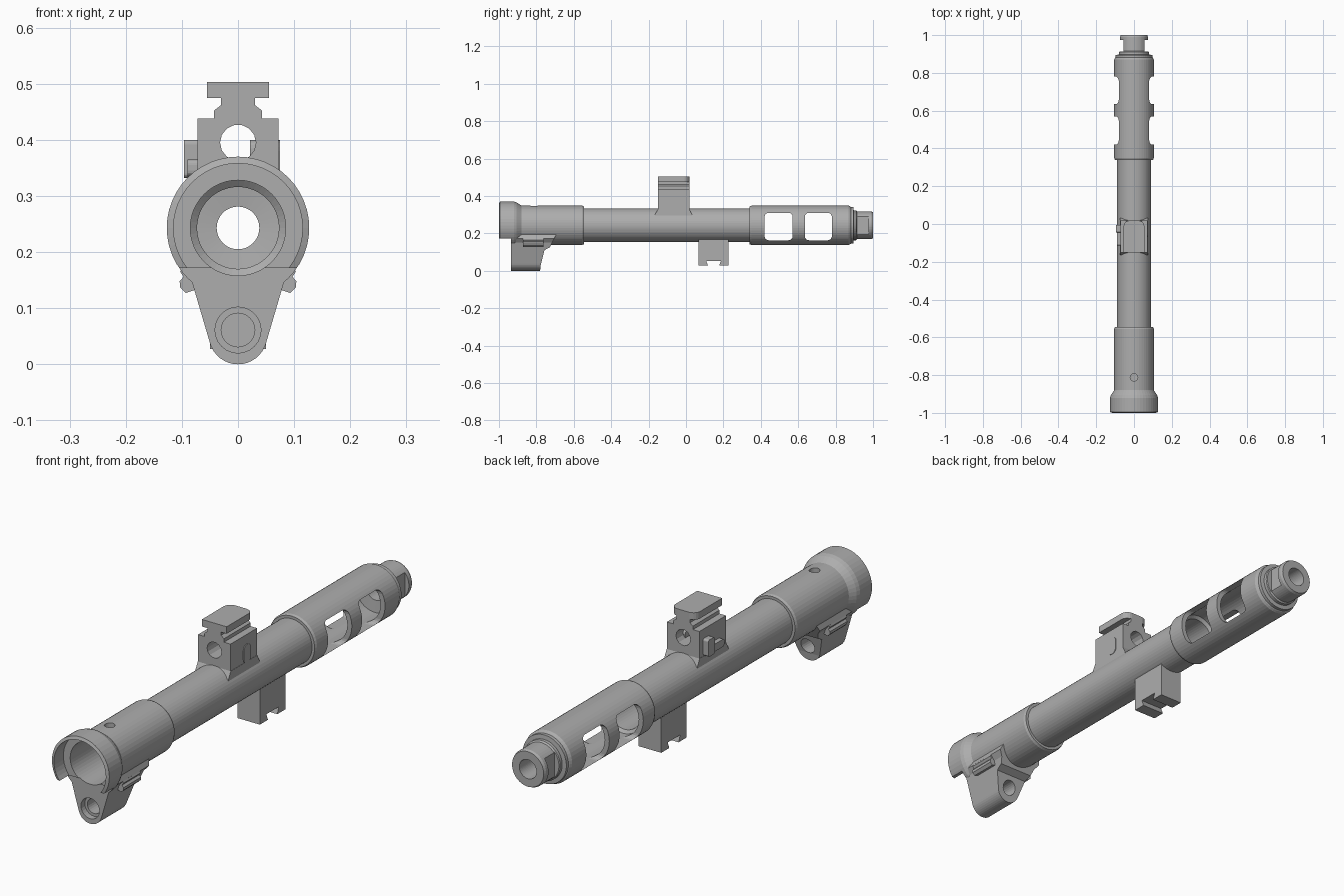
import bpy, bmesh, math

if "Cube" in bpy.data.objects:
    bpy.data.objects.remove(bpy.data.objects["Cube"])

AXIS_Z = 0.243   # height of the bore line
SIDES = 48

metal = bpy.data.materials.new("grey metal")
metal.use_nodes = True
GREY = (0.42, 0.42, 0.42, 1)
metal.diffuse_color = GREY
metal.node_tree.nodes["Principled BSDF"].inputs["Base Color"].default_value = GREY


def finish(name, bm):
    bmesh.ops.recalc_face_normals(bm, faces=bm.faces)
    mesh = bpy.data.meshes.new(name)
    bm.to_mesh(mesh)
    bm.free()
    mesh.materials.append(metal)
    ob = bpy.data.objects.new(name, mesh)
    bpy.context.collection.objects.link(ob)
    return ob


def prism(name, outline, axis, low, high):
    """Extrude a flat outline along x, y or z."""
    place = {"x": lambda p, d: (d, p[0], p[1]),
             "y": lambda p, d: (p[0], d, p[1]),
             "z": lambda p, d: (p[0], p[1], d)}[axis]
    bm = bmesh.new()
    face = bm.faces.new([bm.verts.new(place(p, low)) for p in outline])
    ext = bmesh.ops.extrude_face_region(bm, geom=[face])
    for v in ext["geom"]:
        if isinstance(v, bmesh.types.BMVert):
            v.co["xyz".index(axis)] = high
    return finish(name, bm)


def arc(cx, cy, r, start, end, steps):
    return [(cx + r * math.cos(math.radians(start + (end - start) * i / steps)),
             cy + r * math.sin(math.radians(start + (end - start) * i / steps)))
            for i in range(steps + 1)]


def circle(cx, cy, r, n):
    return arc(cx, cy, r, 0, 360, n)[:-1]


def rounded(x0, x1, y0, y1, r):
    corners = [(x1 - r, y1 - r), (x0 + r, y1 - r), (x0 + r, y0 + r), (x1 - r, y0 + r)]
    return [p for i, c in enumerate(corners) for p in arc(*c, r, 90 * i, 90 * i + 90, 4)]


def rect(x0, x1, y0, y1):
    return [(x0, y0), (x1, y0), (x1, y1), (x0, y1)]


def mirrored(half):
    """Complete an outline across x = 0."""
    return half + [(-x, z) for x, z in reversed(half) if x > 0]


def lathe(name, profile):
    """Spin a closed (radius, y) section around the bore line."""
    bm = bmesh.new()
    rings = []
    for i in range(SIDES):
        a = 2 * math.pi * i / SIDES
        rings.append([bm.verts.new((r * math.cos(a), y, AXIS_Z + r * math.sin(a)))
                      for r, y in profile])
    for i in range(SIDES):
        a, b = rings[i], rings[(i + 1) % SIDES]
        for j in range(len(profile)):
            k = (j + 1) % len(profile)
            bm.faces.new((a[j], a[k], b[k], b[j]))
    return finish(name, bm)


def cut(ob, *cutters):
    for c in cutters:
        c.hide_render = True
        mod = ob.modifiers.new("cut", "BOOLEAN")
        mod.operation, mod.solver, mod.object = "DIFFERENCE", "EXACT", c
    bpy.context.view_layer.update()
    done = bpy.data.meshes.new_from_object(
        ob.evaluated_get(bpy.context.evaluated_depsgraph_get()))
    ob.modifiers.clear()
    ob.data = done
    for c in cutters:
        bpy.data.objects.remove(c)


def bore_cutter(r):
    return prism("bore_cutter", circle(0, AXIS_Z, r, SIDES), "y", -1.1, 0.87)


# Hollow body: flared collar, rear sleeve, tube, vented shroud and tip
body = lathe("barrel_body", [
    (0.115, -1), (0.127, -0.995), (0.127, -0.92), (0.122, -0.905), (0.105, -0.88),
    (0.105, -0.555), (0.101, -0.545), (0.09, -0.545), (0.09, 0.34), (0.101, 0.34),
    (0.105, 0.35), (0.105, 0.87), (0.1, 0.88), (0.097, 0.882), (0.097, 0.895),
    (0.08, 0.897), (0.08, 0.91), (0.074, 0.915), (0.074, 0.99), (0.07, 1.0),
    (0.038, 1.0), (0.038, 0.87), (0.085, 0.865), (0.085, 0.4), (0.073, 0.39),
    (0.073, -0.55), (0.085, -0.56), (0.085, -0.94), (0.115, -0.94)])
cut(body,
    prism("mouth_cutter", rect(-1.1, -0.935, 0, 0.172), "x", -0.3, 0.3),
    prism("vent_cutter_a", rounded(0.42, 0.57, 0.163, 0.31, 0.022), "x", -0.3, 0.3),
    prism("vent_cutter_b", rounded(0.635, 0.78, 0.163, 0.31, 0.022), "x", -0.3, 0.3),
    prism("pin_hole_cutter", circle(0, -0.812, 0.02, 16), "z", 0.25, 0.5),
    *[prism("flat_cutter", rect(min(s * 0.056, s * 0.2), max(s * 0.056, s * 0.2),
                                0.913, 0.975), "z", 0.1, 0.4) for s in (-1, 1)])

# Lower lug with stepped hole and sloped back
lug = prism("lower_lug",
            mirrored(arc(0, 0.052, 0.052, -90, -15, 8)
                     + [(0.083, 0.15), (0.1, 0.172), (0.088, 0.205), (0.0, 0.23)]),
            "y", -0.935, -0.66)
cut(lug, bore_cutter(0.086),
    prism("slope_cutter", [(-0.785, -0.05), (-0.777, 0.03), (-0.757, 0.11), (-0.728, 0.125),
                           (-0.69, 0.2), (-0.67, 0.25), (-0.6, 0.25), (-0.6, -0.05)],
          "x", -0.3, 0.3),
    prism("wide_hole_cutter", circle(0, 0.061, 0.041, 24), "y", -1, -0.91),
    prism("hole_cutter", circle(0, 0.061, 0.03, 24), "y", -1, -0.6))

# Grip ribs on both lug sides
for side, word in ((1, "left"), (-1, "right")):
    rib = [(0.07, 0.135), (0.093, 0.127), (0.103, 0.137), (0.104, 0.148),
           (0.097, 0.156), (0.103, 0.165), (0.097, 0.178), (0.075, 0.178)]
    prism(word + "_lug_rib", [(side * x, z) for x, z in rib], "y", -0.872, -0.762)

# Sight block: pierced body, flared foot, rail neck and cap
block = prism("sight_block", mirrored([
    (0.072, 0.27), (0.072, 0.438), (0.043, 0.438), (0.043, 0.452),
    (0.03, 0.462), (0.03, 0.478)]), "y", -0.15, 0.018)
cut(block, bore_cutter(0.08),
    prism("sight_hole_cutter", circle(0, 0.395, 0.032, 14), "y", -0.3, 0.3))
foot = prism("sight_foot", [(-0.165, 0.285), (-0.165, 0.302), (-0.15, 0.33), (0.018, 0.33),
                            (0.032, 0.302), (0.032, 0.285)], "x", -0.073, 0.073)
cut(foot, bore_cutter(0.08))
prism("sight_cap", [(-0.055, -0.15), (0.055, -0.15)]
      + arc(0.025, -0.012, 0.03, 0, 90, 5) + arc(-0.025, -0.012, 0.03, 90, 180, 5),
      "z", 0.475, 0.503)

# Locking lever on the right, flush plate and pin on the left
prism("lever_plate", rounded(-0.045, -0.005, 0.332, 0.4, 0.008), "x", -0.096, -0.07)
prism("lever_arm", rounded(-0.115, -0.03, 0.335, 0.365, 0.01), "x", -0.09, -0.07)
prism("side_plate", rounded(-0.07, -0.025, 0.325, 0.4, 0.02), "x", 0.07, 0.075)
prism("sight_pin", rounded(-0.07, -0.025, 0.35, 0.4, 0.015), "x", 0.021, 0.071)

# Lower bracket with a dovetail slot across it
bracket = prism("lower_bracket", [
    (0.067, 0.027), (0.118, 0.027), (0.108, 0.053), (0.187, 0.053), (0.177, 0.027),
    (0.228, 0.027), (0.228, 0.175), (0.25, 0.205), (0.25, 0.24), (0.045, 0.24),
    (0.045, 0.205), (0.067, 0.175)], "x", -0.05, 0.05)
cut(bracket, bore_cutter(0.08))
